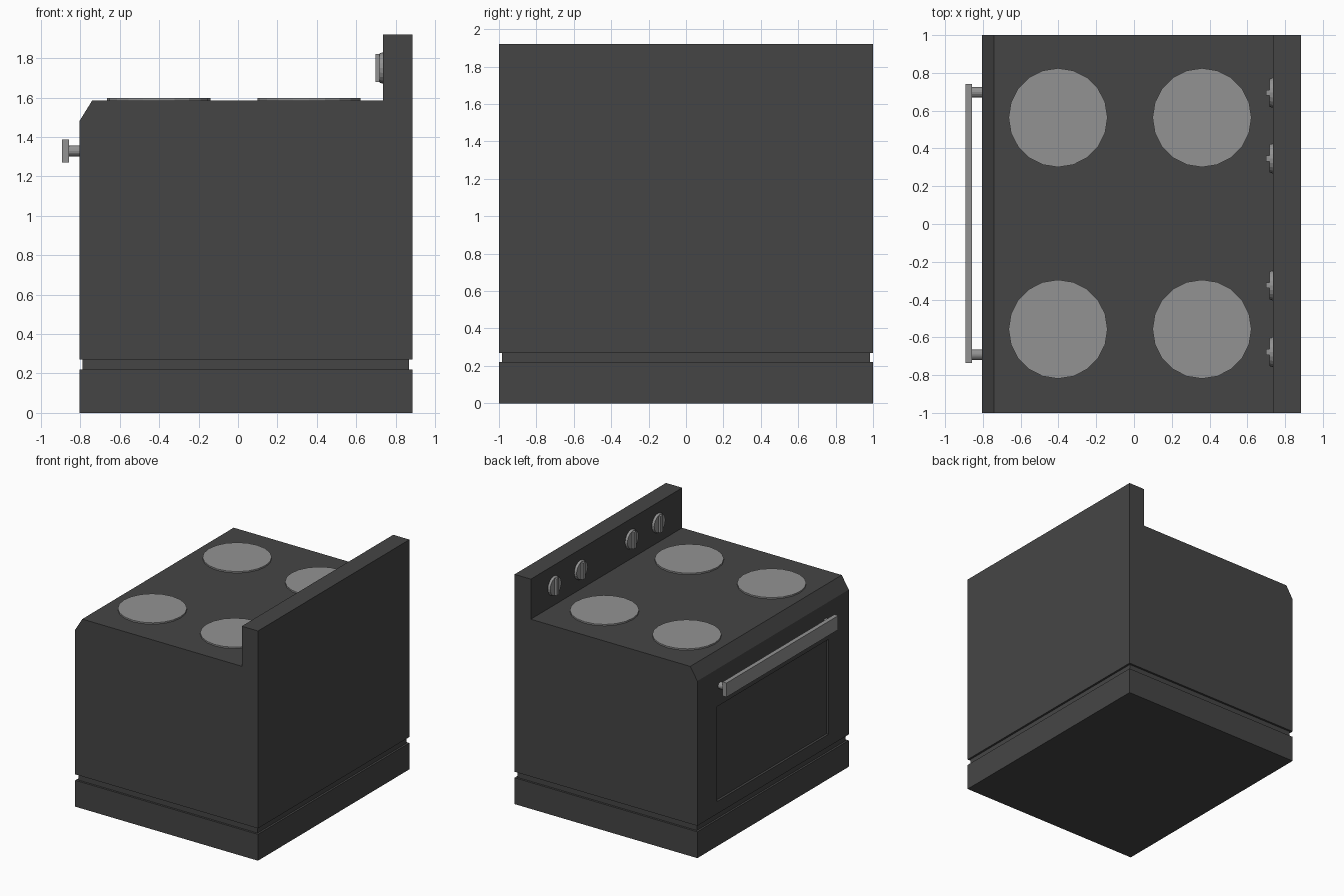
import bpy, bmesh, math
from mathutils import Vector

if "Cube" in bpy.data.objects:
    bpy.data.objects.remove(bpy.data.objects["Cube"])


def material(name, v):
    m = bpy.data.materials.new(name)
    m.diffuse_color = (v, v, v, 1)
    m.use_nodes = True
    m.node_tree.nodes["Principled BSDF"].inputs["Base Color"].default_value = m.diffuse_color
    return m


DARK = material("dark_enamel", 0.06)
METAL = material("light_metal", 0.29)


def add_object(name, bm, mat):
    bmesh.ops.recalc_face_normals(bm, faces=bm.faces)
    me = bpy.data.meshes.new(name)
    bm.to_mesh(me)
    bm.free()
    me.materials.append(mat)
    ob = bpy.data.objects.new(name, me)
    bpy.context.collection.objects.link(ob)
    return ob


def box(name, lo, hi, mat):
    bm = bmesh.new()
    bmesh.ops.create_cube(bm, size=1)
    for v in bm.verts:
        v.co = Vector([(a + b) / 2 + c * (b - a) for a, b, c in zip(lo, hi, v.co)])
    return add_object(name, bm, mat)


def disc(name, loc, r1, r2, depth, sides, mat, along_x=False):
    # rises from loc along +z, or along -x
    bm = bmesh.new()
    bmesh.ops.create_cone(bm, cap_ends=True, segments=sides,
                          radius1=r1, radius2=r2, depth=depth)
    bmesh.ops.translate(bm, verts=bm.verts, vec=(0, 0, depth / 2))
    ob = add_object(name, bm, mat)
    ob.location = loc
    if along_x:
        ob.rotation_euler = (0, -math.pi / 2, 0)
    return ob


# Stove body: side profile with bevelled front edge and backsplash
profile = [(-0.805, 0.27), (0.885, 0.27), (0.885, 1.92), (0.735, 1.92),
           (0.735, 1.585), (-0.74, 1.585), (-0.805, 1.48)]
bm = bmesh.new()
side = bm.faces.new([bm.verts.new((x, -1, z)) for x, z in profile])
res = bmesh.ops.extrude_face_region(bm, geom=[side], use_keep_orig=True)
bmesh.ops.translate(bm, vec=(0, 2, 0),
                    verts=[g for g in res["geom"] if isinstance(g, bmesh.types.BMVert)])
bmesh.ops.recalc_face_normals(bm, faces=bm.faces)
door = min(bm.faces, key=lambda f: f.calc_center_median().x)
bottom = min(bm.faces, key=lambda f: f.calc_center_median().z)

# Recessed oven window
bmesh.ops.inset_individual(bm, faces=[door], thickness=0.26)
mid = door.calc_center_median()
for v in door.verts:
    v.co.y = 0.74 if v.co.y > mid.y else -0.735
    v.co.z = 1.167 if v.co.z > mid.z else 0.373
bmesh.ops.inset_individual(bm, faces=[door], thickness=0, depth=0)
for v in door.verts:
    v.co.x = -0.785

# Groove and plinth, stepped down from the underside
for x0, x1, y, z in [(-0.788, 0.868, 0.983, 0.27), (-0.788, 0.868, 0.983, 0.22),
                     (-0.805, 0.885, 1, 0.22), (-0.805, 0.885, 1, 0)]:
    mid = bottom.calc_center_median()
    bmesh.ops.inset_individual(bm, faces=[bottom], thickness=0, depth=0)
    for v in bottom.verts:
        v.co = (x1 if v.co.x > mid.x else x0, y if v.co.y > 0 else -y, z)
add_object("stove_body", bm, DARK)

# Hot plates
for i, (x, y) in enumerate([(x, y) for x in (-0.402, 0.36) for y in (0.563, -0.557)]):
    disc(f"hot_plate_{i + 1}", (x, y, 1.58), 0.262, 0.262, 0.017, 20, METAL)

# Control knobs with a raised grip
for i, y in enumerate((0.695, 0.347, -0.325, -0.678)):
    disc(f"knob_{i + 1}", (0.736, y, 1.75), 0.08, 0.074, 0.019, 20, METAL, True)
    box(f"knob_grip_{i + 1}", (0.698, y - 0.015, 1.68), (0.72, y + 0.015, 1.82), METAL)

# Door handle bar and posts
box("handle_bar", (-0.893, -0.735, 1.27), (-0.857, 0.74, 1.388), METAL)
for name, y in (("left", 0.698), ("right", -0.692)):
    disc(f"handle_post_{name}", (-0.803, y, 1.33), 0.028, 0.028, 0.056, 16, METAL, True)
